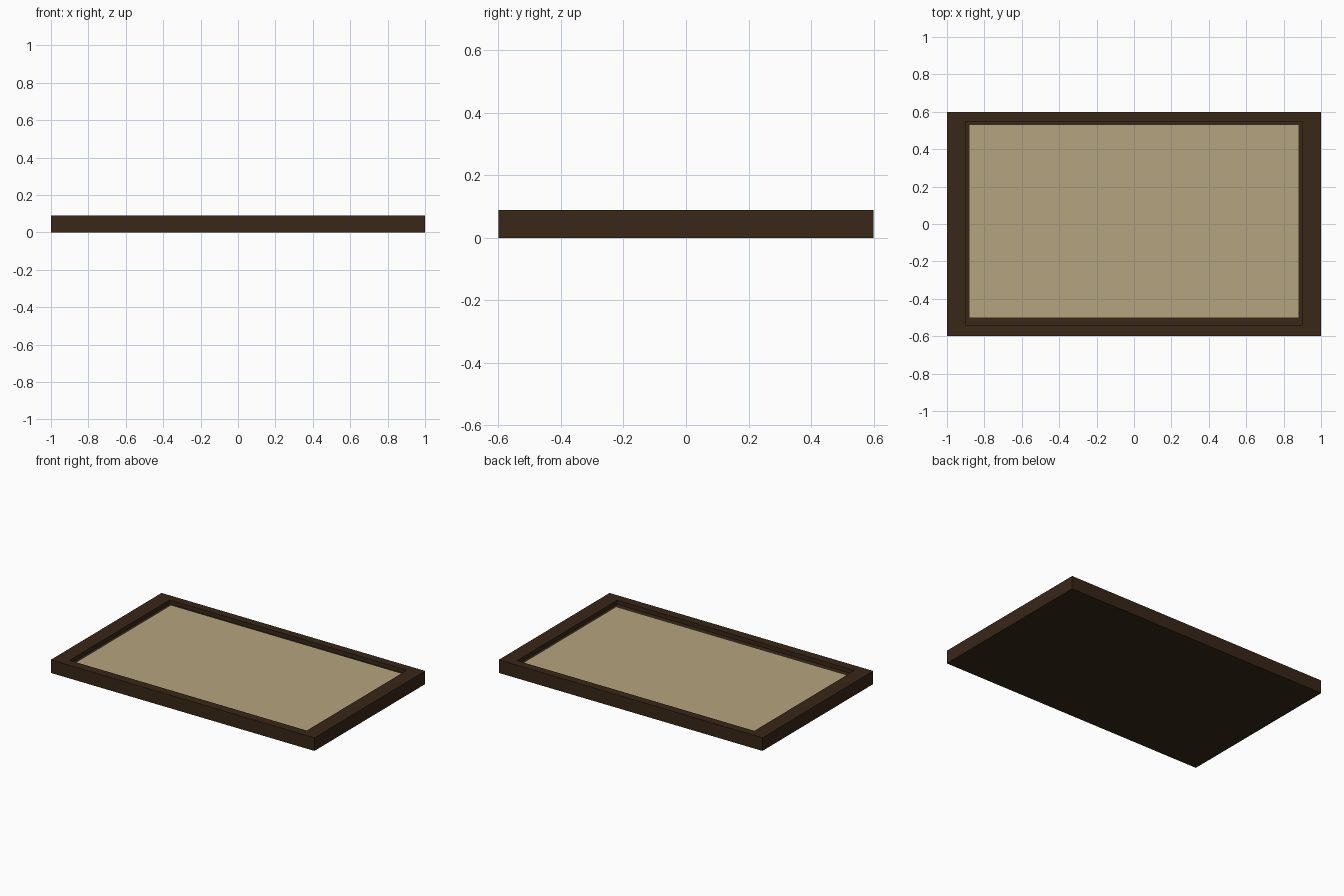
import bpy, bmesh
from mathutils import Vector

if "Cube" in bpy.data.objects:
    bpy.data.objects.remove(bpy.data.objects["Cube"])


def material(name, rgb):
    m = bpy.data.materials.new(name)
    m.diffuse_color = (*rgb, 1)
    m.use_nodes = True
    m.node_tree.nodes["Principled BSDF"].inputs["Base Color"].default_value = m.diffuse_color
    return m


def add_box(bm, x0, x1, y0, y1, z0, z1):
    verts = bmesh.ops.create_cube(bm, size=1)["verts"]
    for v in verts:
        v.co = Vector((x1 if v.co.x > 0 else x0,
                       y1 if v.co.y > 0 else y0,
                       z1 if v.co.z > 0 else z0))


def finish(bm, name, mat):
    bmesh.ops.recalc_face_normals(bm, faces=bm.faces)
    me = bpy.data.meshes.new(name)
    bm.to_mesh(me)
    bm.free()
    me.materials.append(mat)
    ob = bpy.data.objects.new(name, me)
    bpy.context.collection.objects.link(ob)
    return ob


wood = material("dark_wood", (0.040, 0.020, 0.0086))
tan = material("tan_panel", (0.462, 0.366, 0.209))

# Tray frame: a slab whose top is inset and sunk to leave a raised border
bm = bmesh.new()
add_box(bm, -1, 1, -0.6, 0.6, 0, 0.09)
bm.faces.ensure_lookup_table()
bm.normal_update()
top = max(bm.faces, key=lambda f: f.calc_center_median().z)
bmesh.ops.inset_region(bm, faces=[top], thickness=0.05, use_even_offset=True)
for v in top.verts:
    v.co.x = 0.9 if v.co.x > 0 else -0.9
    v.co.y = 0.545 if v.co.y > 0 else -0.54
bmesh.ops.inset_region(bm, faces=[top], thickness=0)
for v in top.verts:
    v.co.z = 0.062
finish(bm, "frame", wood)

# Inlaid panel, leaving a wider ledge along the front
bm = bmesh.new()
add_box(bm, -0.88, 0.88, -0.5, 0.53, 0.05, 0.066)
finish(bm, "inlay_panel", tan)
